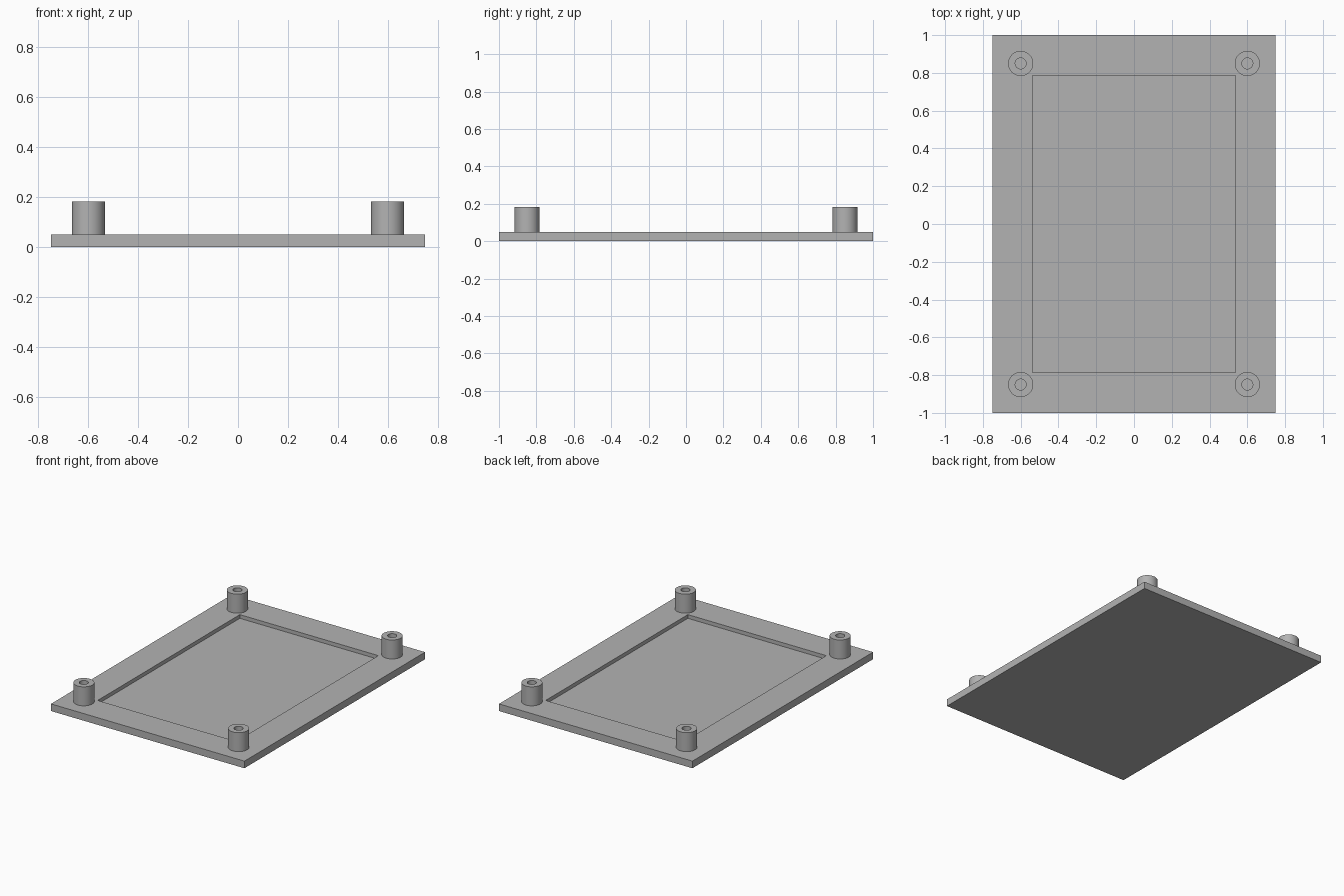
import bpy
import bmesh
import math

cube = bpy.data.objects.get("Cube")
if cube:
    bpy.data.objects.remove(cube, do_unlink=True)

WIDTH, LENGTH, THICK = 1.5, 2.0, 0.05
MARGIN, POCKET_DEPTH = 0.213, 0.026
POST_X, POST_Y, POST_TOP = 0.6, 0.85, 0.183
POST_RADIUS, HOLE_RADIUS, SIDES = 0.0665, 0.029, 64

grey = bpy.data.materials.new("plain_grey")
grey.use_nodes = True
colour = (0.45, 0.45, 0.45, 1)
grey.diffuse_color = colour
grey.node_tree.nodes["Principled BSDF"].inputs["Base Color"].default_value = colour


def finish(bm, name):
    bmesh.ops.recalc_face_normals(bm, faces=bm.faces)
    mesh = bpy.data.meshes.new(name)
    bm.to_mesh(mesh)
    bm.free()
    mesh.materials.append(grey)
    obj = bpy.data.objects.new(name, mesh)
    bpy.context.collection.objects.link(obj)
    return obj


# Base plate with a shallow rectangular pocket sunk into the top
bm = bmesh.new()
bmesh.ops.create_cube(bm, size=1)
bmesh.ops.scale(bm, vec=(WIDTH, LENGTH, THICK), verts=bm.verts)
bmesh.ops.translate(bm, vec=(0, 0, THICK / 2), verts=bm.verts)
bm.normal_update()
top = [f for f in bm.faces if f.normal.z > 0.9]
bmesh.ops.inset_region(bm, faces=top, thickness=MARGIN, use_even_offset=True)
floor = bmesh.ops.extrude_discrete_faces(bm, faces=top)["faces"]
bmesh.ops.translate(bm, vec=(0, 0, -POCKET_DEPTH), verts=floor[0].verts)
finish(bm, "base_plate")


# Hollow mounting post: a tube profile spun around its axis
def make_post(name, x, y):
    bm = bmesh.new()
    profile = [(POST_RADIUS, THICK), (POST_RADIUS, POST_TOP),
               (HOLE_RADIUS, POST_TOP), (HOLE_RADIUS, THICK)]
    verts = [bm.verts.new((r, 0, z)) for r, z in profile]
    edges = [bm.edges.new(pair) for pair in zip(verts, verts[1:] + verts[:1])]
    bmesh.ops.spin(bm, geom=verts + edges, cent=(0, 0, 0), axis=(0, 0, 1),
                   angle=math.tau, steps=SIDES, use_merge=True)
    bmesh.ops.remove_doubles(bm, verts=bm.verts, dist=0.0001)
    # The tube stands open on the plate, which closes its bottom
    bottom = [f for f in bm.faces if all(v.co.z < THICK + 0.001 for v in f.verts)]
    bmesh.ops.delete(bm, geom=bottom, context='FACES')
    post = finish(bm, name)
    post.location = (x, y, 0)
    bpy.ops.object.select_all(action='DESELECT')
    post.select_set(True)
    bpy.context.view_layer.objects.active = post
    bpy.ops.object.shade_smooth_by_angle(angle=math.radians(30))


# One post near each corner
for side, sx in (("left", 1), ("right", -1)):
    for end, sy in (("front", -1), ("back", 1)):
        make_post(f"{end}_{side}_post", sx * POST_X, sy * POST_Y)
